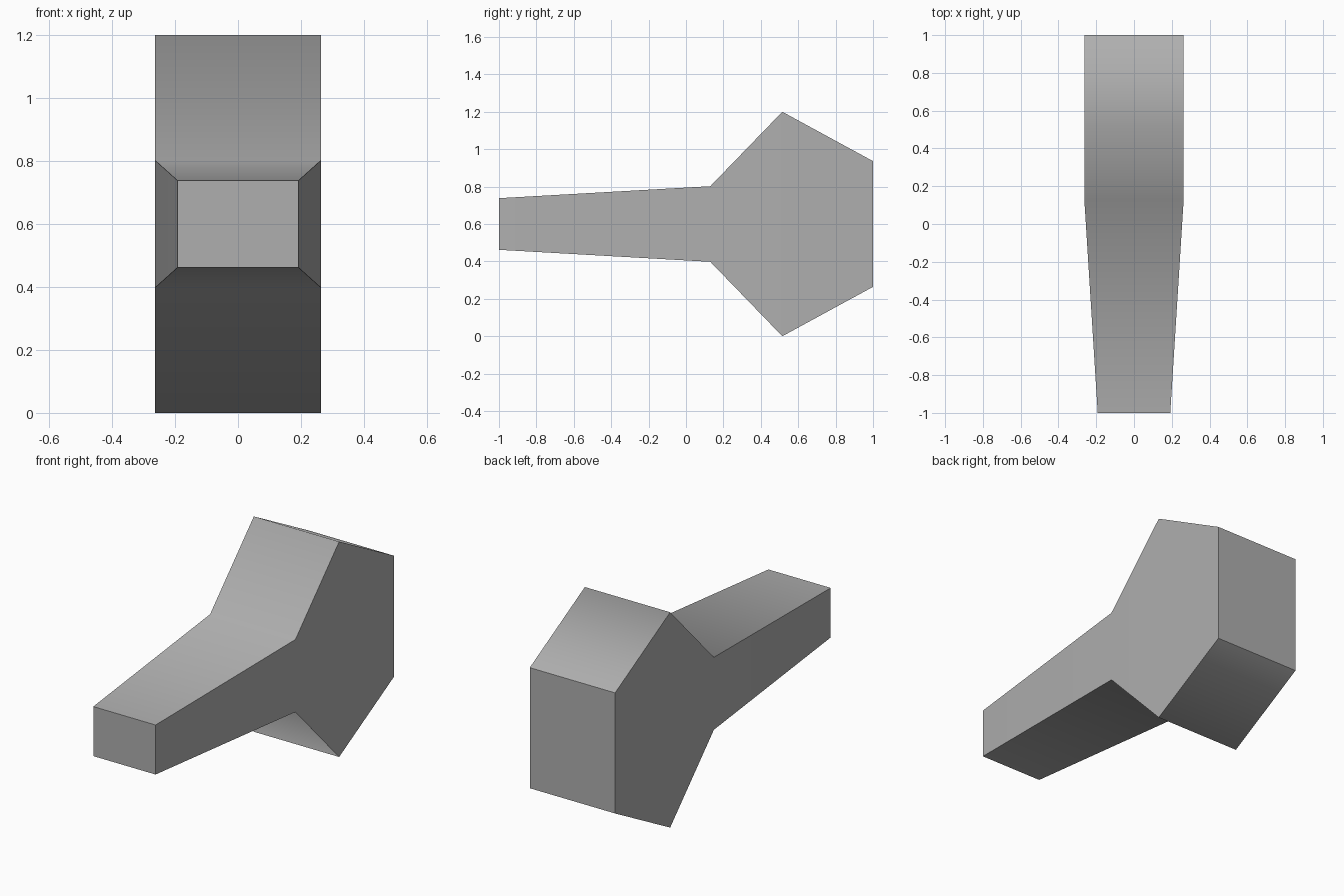
import bpy
import bmesh

cube = bpy.data.objects.get("Cube")
if cube:
    bpy.data.objects.remove(cube, do_unlink=True)

# Plain mid-grey surface
grey = bpy.data.materials.new("plain_grey")
grey.use_nodes = True
colour = (0.43, 0.43, 0.43, 1.0)
grey.diffuse_color = colour
grey.node_tree.nodes["Principled BSDF"].inputs["Base Color"].default_value = colour

# Cross-sections from front to back: y, half width, half height
MID_Z = 0.6
SECTIONS = [
    (-1.0, 0.192, 0.138),
    (0.13, 0.263, 0.202),
    (0.515, 0.263, 0.6),
    (1.0, 0.263, 0.336),
]

# Tapered neck flaring into an angular block
bm = bmesh.new()
rings = [
    [bm.verts.new((sx * w, y, MID_Z + sz * h))
     for sx, sz in ((-1, -1), (1, -1), (1, 1), (-1, 1))]
    for y, w, h in SECTIONS
]
for a, b in zip(rings, rings[1:]):
    for i in range(4):
        j = (i + 1) % 4
        bm.faces.new((a[i], a[j], b[j], b[i]))
bm.faces.new(rings[0])
bm.faces.new(rings[-1])
bmesh.ops.recalc_face_normals(bm, faces=bm.faces)

# Long strips shade smoothly; their borders and the end caps stay sharp
inner = {v for ring in rings[1:-1] for v in ring}
for face in bm.faces:
    face.smooth = True
for edge in bm.edges:
    a, b = edge.verts
    across = abs(a.co.y - b.co.y) < 0.001
    edge.smooth = across and a in inner

mesh = bpy.data.meshes.new("flared_body")
bm.to_mesh(mesh)
bm.free()
mesh.materials.append(grey)
body = bpy.data.objects.new("flared_body", mesh)
bpy.context.collection.objects.link(body)
